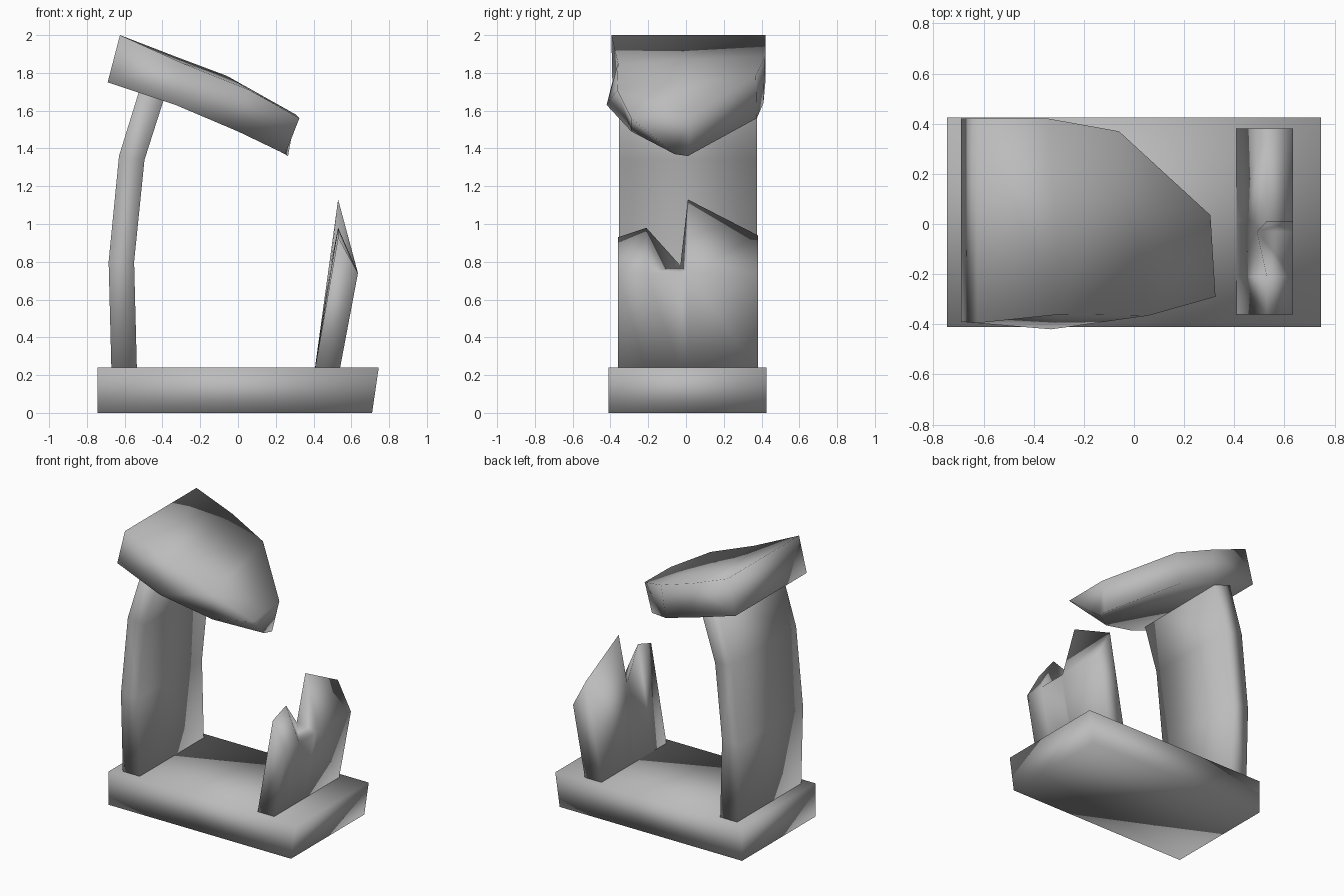
import bpy, bmesh

cube = bpy.data.objects.get("Cube")
if cube:
    bpy.data.objects.remove(cube, do_unlink=True)

stone = bpy.data.materials.new("grey stone")
stone.use_nodes = True
grey = (0.5, 0.5, 0.5, 1)
stone.diffuse_color = grey
stone.node_tree.nodes["Principled BSDF"].inputs["Base Color"].default_value = grey


def loft(name, rings):
    """Skin matching rings of points, close both ends and shade smooth."""
    bm = bmesh.new()
    loops = [[bm.verts.new(p) for p in ring] for ring in rings]
    for a, b in zip(loops, loops[1:]):
        for i in range(len(a)):
            j = (i + 1) % len(a)
            bm.faces.new((a[i], a[j], b[j], b[i]))
    bm.faces.new(loops[0][::-1])
    bm.faces.new(loops[-1])
    bmesh.ops.triangulate(bm, faces=bm.faces[:])
    bmesh.ops.recalc_face_normals(bm, faces=bm.faces[:])
    for f in bm.faces:
        f.smooth = True
    mesh = bpy.data.meshes.new(name)
    bm.to_mesh(mesh)
    bm.free()
    mesh.materials.append(stone)
    obj = bpy.data.objects.new(name, mesh)
    bpy.context.collection.objects.link(obj)
    return obj


def rect(x0, x1, y0, y1, z0, z1):
    """Four corners, with the height given at each x end."""
    return [(x0, y0, z0), (x1, y0, z1), (x1, y1, z1), (x0, y1, z0)]


# Plinth with one undercut end
loft("base_slab", [rect(-0.745, 0.71, -0.41, 0.425, 0, 0),
                   rect(-0.745, 0.745, -0.41, 0.425, 0.24, 0.24)])

# Tall bent upright, running up into the lintel
bends = [(-0.67, -0.535, 0.22, 0.22), (-0.685, -0.55, 0.8, 0.8),
         (-0.63, -0.495, 1.36, 1.34), (-0.5, -0.37, 1.78, 1.73)]
loft("tall_upright", [rect(x0, x1, -0.355, 0.375, z0, z1)
                      for x0, x1, z0, z1 in bends])

# Broken upright: jagged ridge above a level outer shoulder
ridge = [(-0.36, 0.53, 0.93), (-0.21, 0.53, 0.98), (-0.03, 0.49, 0.78),
         (0.01, 0.53, 1.13), (0.38, 0.53, 0.94)]
loft("broken_upright", [[(0.405, y, 0.22), (0.537, y, 0.22),
                         (0.635, y, 0.74), (x, y, z)] for y, x, z in ridge])

# Tilted lintel with a broken, pointed end
underside = [(-0.69, -0.39, 1.75), (-0.33, -0.42, 1.63), (0, -0.29, 1.49),
             (0.25, -0.06, 1.37), (0.265, 0.01, 1.36), (-0.1, 0.375, 1.56),
             (-0.34, 0.41, 1.64), (-0.69, 0.42, 1.75)]
topside = [(-0.625, -0.395, 2), (-0.29, -0.36, 1.85), (0.06, -0.365, 1.71),
           (0.325, -0.29, 1.56), (0.305, 0.035, 1.58), (-0.06, 0.37, 1.785),
           (-0.34, 0.42, 1.89), (-0.625, 0.42, 2)]
loft("broken_lintel", [underside, topside])
